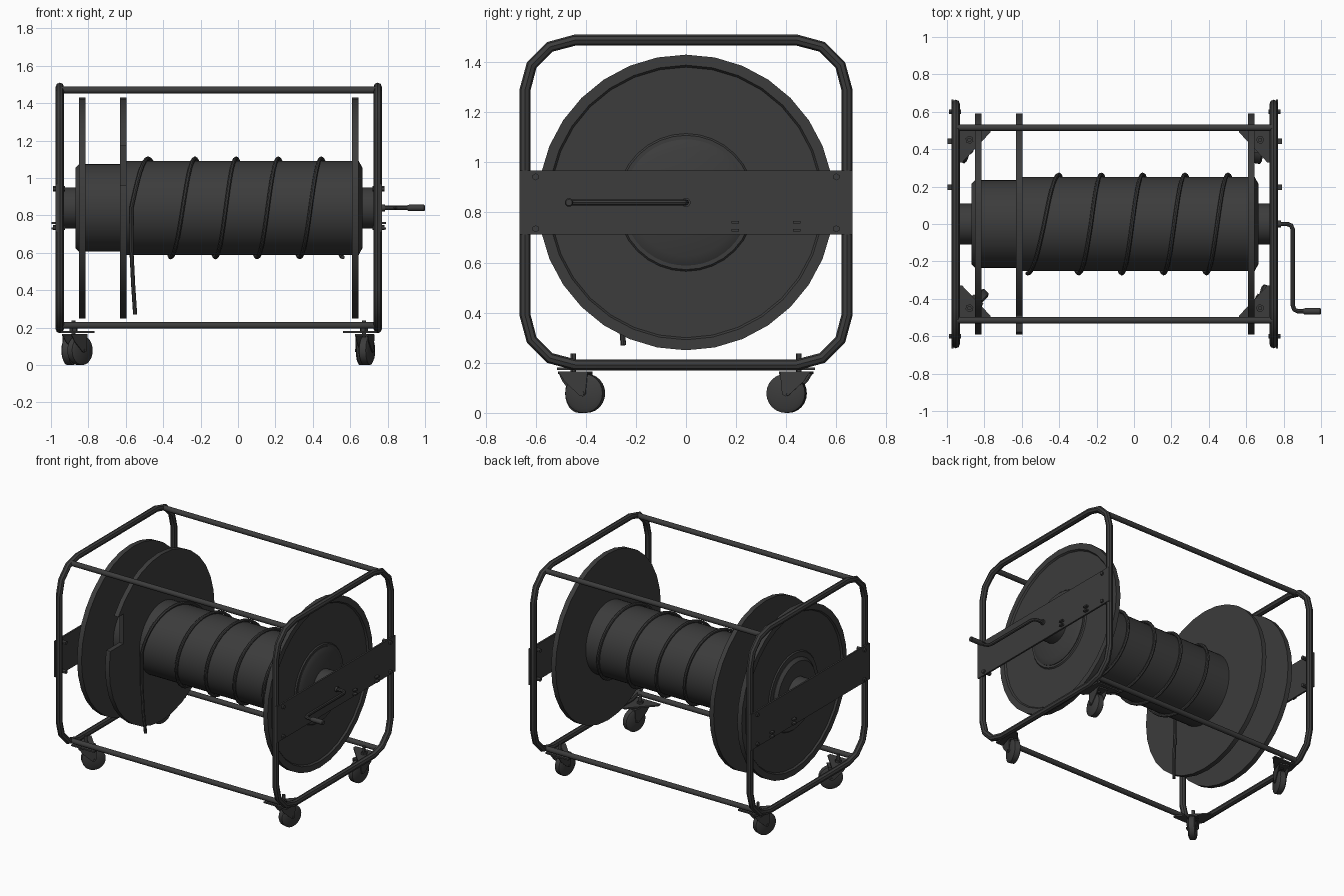
import bpy, bmesh
from math import sin, cos, pi, atan2
from mathutils import Vector, Matrix

if "Cube" in bpy.data.objects:
    bpy.data.objects.remove(bpy.data.objects["Cube"])

CX, AX = -0.103, 0.84            # frame middle in x, reel axis height
dark = bpy.data.materials.new("dark_metal")
dark.diffuse_color = (0.045, 0.045, 0.045, 1)
dark.use_nodes = True
dark.node_tree.nodes["Principled BSDF"].inputs["Base Color"].default_value = dark.diffuse_color


def finish(bm, name, smooth=False):
    bmesh.ops.remove_doubles(bm, verts=bm.verts, dist=1e-5)
    bmesh.ops.recalc_face_normals(bm, faces=bm.faces)
    me = bpy.data.meshes.new(name)
    bm.to_mesh(me)
    bm.free()
    me.materials.append(dark)
    ob = bpy.data.objects.new(name, me)
    bpy.context.collection.objects.link(ob)
    if smooth:
        select(ob)
        bpy.ops.object.shade_smooth_by_angle()
    return ob


def select(ob):
    bpy.ops.object.select_all(action='DESELECT')
    ob.select_set(True)
    bpy.context.view_layer.objects.active = ob


def lathe(name, prof, M, n=32):
    """Spin (x, radius) points around local x."""
    bm = bmesh.new()
    rings = [[bm.verts.new(M @ Vector((x, r * sin(2 * pi * i / n), r * cos(2 * pi * i / n))))
              for i in range(n)] for x, r in prof]
    for a, b in zip(rings, rings[1:]):
        for i in range(n):
            j = (i + 1) % n
            bm.faces.new((a[i], a[j], b[j], b[i]))
    return finish(bm, name, True)


def rod(name, x0, x1, r, M, n=16):
    return lathe(name, [(x0, 0), (x0, r), (x1, r), (x1, 0)], M, n)


def prism(name, pts, vec, M=Matrix()):
    bm = bmesh.new()
    f = bm.faces.new([bm.verts.new(M @ Vector(p)) for p in pts])
    new = bmesh.ops.extrude_face_region(bm, geom=[f], use_keep_orig=True)["geom"]
    d = M.to_3x3() @ Vector(vec)
    for v in new:
        if isinstance(v, bmesh.types.BMVert):
            v.co += d
    return finish(bm, name)


def box(name, lo, hi):
    (a, b, c), (d, e, f) = lo, hi
    return prism(name, [(a, b, c), (d, b, c), (d, e, c), (a, e, c)], (0, 0, f - c))


def tube(name, pts, r, cyclic=False, res=2):
    cu = bpy.data.curves.new(name, 'CURVE')
    cu.dimensions = '3D'
    cu.bevel_depth, cu.bevel_resolution, cu.use_fill_caps = r, res, True
    sp = cu.splines.new('POLY')
    sp.points.add(len(pts) - 1)
    for p, co in zip(sp.points, pts):
        p.co = (*co, 1)
    sp.use_cyclic_u = cyclic
    cu.materials.append(dark)
    ob = bpy.data.objects.new(name, cu)
    bpy.context.collection.objects.link(ob)
    select(ob)
    bpy.ops.object.convert(target='MESH')
    bpy.ops.object.shade_smooth_by_angle()
    return ob


T = Matrix.Translation
AXIS = T((0, 0, AX))

# Side frame loops, bearing plates and their hardware
for s, side in ((-1, "left"), (1, "right")):
    x = CX + s * 0.85
    loop = []
    for k, (cy, cz) in enumerate(((.443, 1.288), (-.443, 1.288), (-.443, .392), (.443, .392))):
        for i in range(4):
            a = k * pi / 2 + i * pi / 6
            loop.append((x, cy + .2 * cos(a), cz + .2 * sin(a)))
    tube(side + "_frame_loop", loop, 0.022, True)
    xs = sorted((x + s * 0.012, x + s * 0.024))
    box(side + "_bearing_plate", (xs[0], -.665, .712), (xs[1], .665, .967))
    for y in (-.6, .6):
        for z in (.735, .942):
            rod(side + "_plate_bolt", -.027, .036, .014, T((x, y, z)) @ Matrix.Rotation(0 if s > 0 else pi, 4, 'Z'), 6)
    for y in (.197, .443):
        for z in (.73, .76):
            xs = sorted((x + s * .02, x + s * .045))
            box(side + "_plate_clip", (xs[0], y - .015, z - .005), (xs[1], y + .015, z + .005))

# Long rails
for y in (-.515, .515):
    for z in (.212, 1.47):
        rod("long_rail", -.953, .747, .018, T((0, y, z)))

# Reel flanges, rimmed on the outer faces
lathe("left_flange", [(-.815, 0), (-.815, .59), (-.85, .59), (-.85, .548), (-.838, .54),
                      (-.838, .275), (-.846, .268), (-.846, 0)], AXIS)
lathe("right_flange", [(.61, 0), (.61, .59), (.645, .59), (.645, .548), (.633, .54),
                       (.633, .275), (.641, .268), (.641, 0)], AXIS)
mid = rod("divider_flange", -.63, -.597, .59, AXIS, 32)

# Cable notch in the divider flange
cut = box("notch_cutter", (-.7, -.7, .96), (-.5, -.43, 1.17))
cut.hide_render = True
mod = mid.modifiers.new("notch", 'BOOLEAN')
mod.object, mod.solver = cut, 'EXACT'
select(mid)
bpy.ops.object.modifier_apply(modifier="notch")
bpy.data.objects.remove(cut)

# Drums and hub
lathe("small_drum", [(-.87, 0), (-.87, .215), (-.85, .234), (-.61, .234), (-.61, 0)], AXIS, 48)
lathe("main_drum", [(-.61, 0), (-.61, .252), (.645, .252), (.665, .215), (.665, 0)], AXIS, 48)
rod("hub_shaft", -.968, .762, .11, AXIS, 32)

# Cable: loose tail, then a helix (top > back > bottom > front)
keys = [(-.25, -.57), (0, -.48), (.25, -.40), (.5, -.36), (1, -.23), (2, -.01), (3, .215), (4, .445), (4.5, .56)]
cable = [(-.55, -.25, .27), (-.56, -.262, .42), (-.57, -.264, .62)]
steps = 152
for i in range(steps + 1):
    t = -.25 + 4.75 * i / steps
    for (t0, x0), (t1, x1) in zip(keys, keys[1:]):
        if t <= t1 + 1e-6:
            x = x0 + (x1 - x0) * (t - t0) / (t1 - t0)
            break
    cable.append((x, .264 * sin(2 * pi * t), AX + .264 * cos(2 * pi * t)))
tube("cable", cable, .011)

# Crank
tube("crank_arm", [(.74, 0, AX), (.82, 0, AX), (.84, -.008, AX), (.849, -.03, AX), (.849, -.435, AX),
                   (.857, -.458, AX), (.878, -.467, AX), (.95, -.467, AX)], .012)
rod("crank_collar", .75, .785, .018, AXIS)
lathe("crank_grip", [(.905, 0), (.905, .014), (.915, .017), (.995, .017), (1, .013), (1, 0)], T((0, -.467, AX)), 16)

# Swivelling casters under corner gussets
for sx, sy, dx, dy in ((-1, -1, .7, .7), (-1, 1, -.35, -.94), (1, -1, .3, .95), (1, 1, -.15, -.99)):
    e = CX + sx * .845
    prism("corner_gusset", [(e, sy * .515, .172), (e - sx * .18, sy * .515, .172), (e - sx * .18, sy * .49, .172),
                            (e - sx * .03, sy * .33, .172), (e, sy * .33, .172)], (0, 0, .01))
    M = T((CX + sx * .777, sy * .45, 0)) @ Matrix.Rotation(atan2(-dx, dy), 4, 'Z')
    up = Matrix.Rotation(-pi / 2, 4, 'Y')
    rod("caster_stem", .15, .237, .011, M @ up, 12)
    rod("caster_nut", .182, .196, .022, M @ up, 6)
    prism("caster_top_plate", [(-.035, -.05, .155), (.035, -.05, .155), (.035, .07, .155), (-.035, .07, .155)],
          (0, 0, .01), M)
    for x in (-.036, .031):
        prism("caster_fork", [(x, -.05, .163), (x, .07, .163), (x, .062, .075), (x, .05, .066), (x, .036, .07),
                              (x, -.025, .125)], (.005, 0, 0), M)
    W = M @ T((0, .05, .078))
    lathe("caster_wheel", [(-.027, 0), (-.027, .062), (-.018, .078), (.018, .078), (.027, .062), (.027, 0)], W, 24)
    rod("caster_axle", -.041, .041, .008, W, 8)
